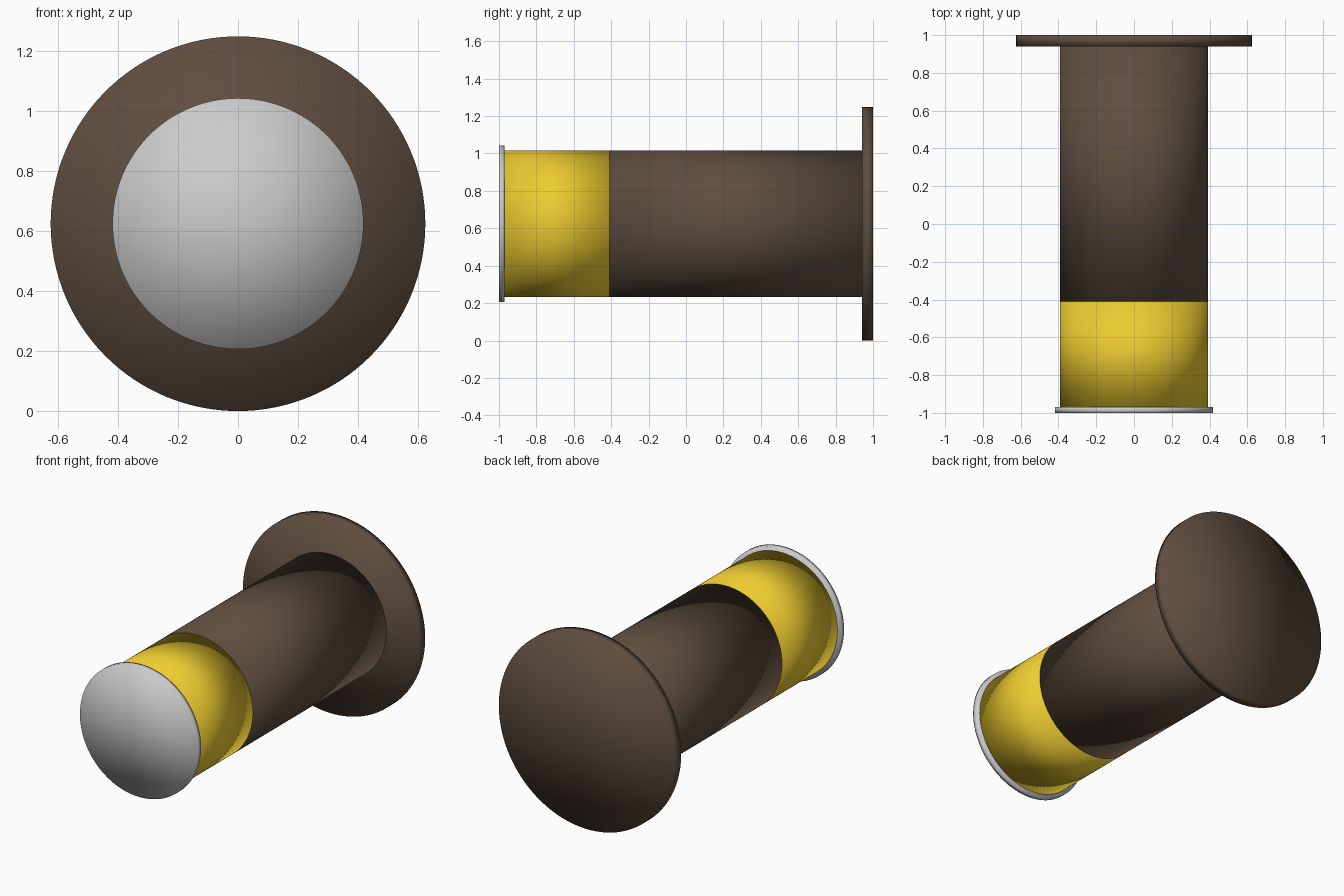
import bpy
from math import pi

if "Cube" in bpy.data.objects:
    bpy.data.objects.remove(bpy.data.objects["Cube"])

CENTRE_Z = 0.624


def material(name, rgb):
    m = bpy.data.materials.new(name)
    m.diffuse_color = (*rgb, 1)
    m.use_nodes = True
    m.node_tree.nodes["Principled BSDF"].inputs["Base Color"].default_value = m.diffuse_color
    return m


def disc(name, radius, y0, y1, mat=None):
    """Smooth-shaded closed cylinder running along y."""
    bpy.ops.mesh.primitive_cylinder_add(
        vertices=128, radius=radius, depth=y1 - y0, end_fill_type='TRIFAN',
        location=(0, (y0 + y1) / 2, CENTRE_Z), rotation=(pi / 2, 0, 0))
    ob = bpy.context.object
    ob.name = name
    bpy.ops.object.transform_apply(location=False, rotation=True, scale=False)
    bpy.ops.object.shade_smooth()
    if mat:
        ob.data.materials.append(mat)
    return ob


brown = material("brown", (0.115, 0.075, 0.05))
yellow = material("yellow", (0.85, 0.60, 0.03))

# Metal end cap at the front
disc("front_cap", 0.418, -1.0, -0.97)
# Yellow band behind the cap
disc("yellow_band", 0.392, -0.97, -0.41, yellow)
# Long brown barrel
disc("barrel", 0.392, -0.41, 0.94, brown)
# Wide brown flange at the back
disc("rear_flange", 0.624, 0.94, 1.0, brown)
